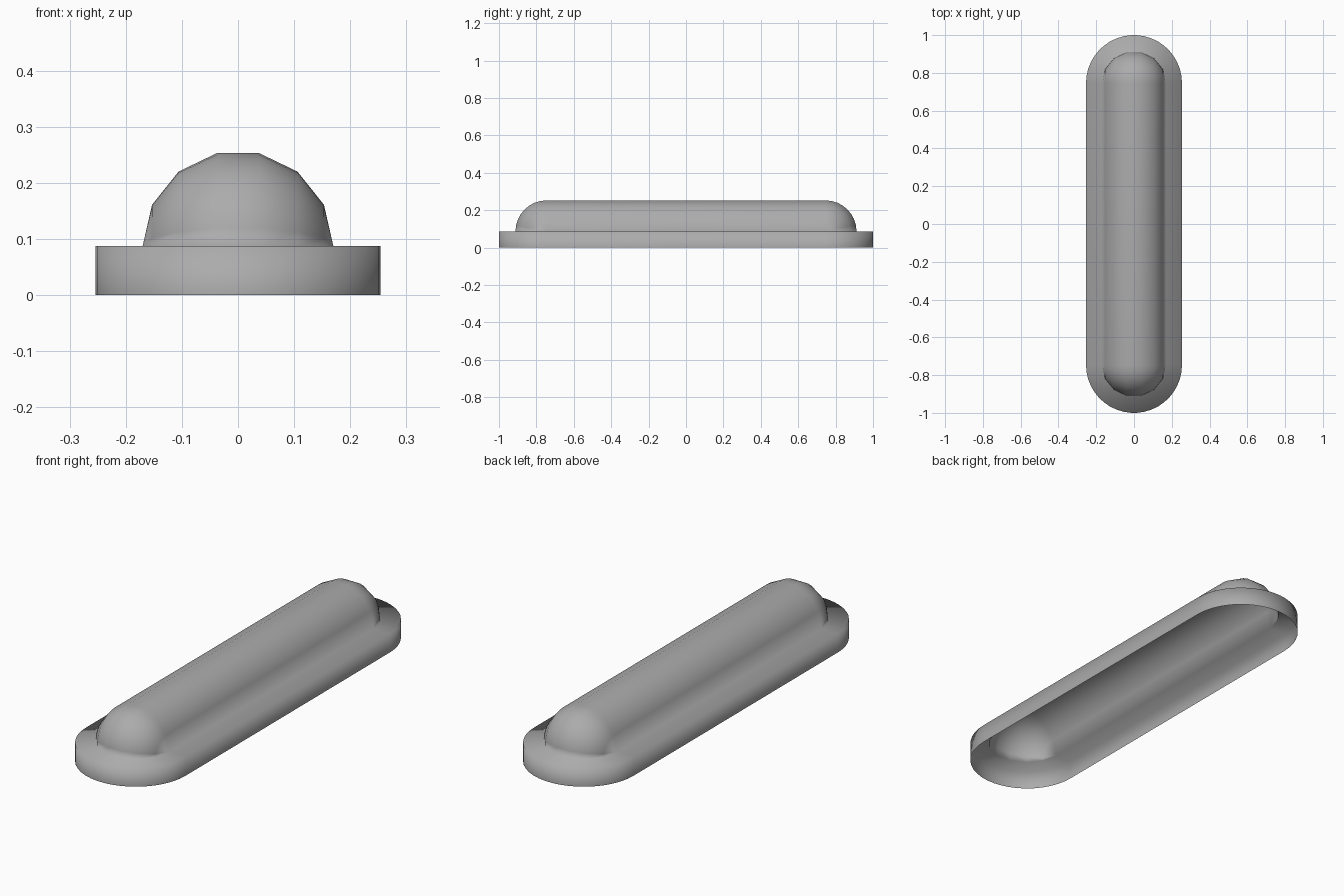
import bpy, bmesh
from math import sin, cos, pi

if "Cube" in bpy.data.objects:
    bpy.data.objects.remove(bpy.data.objects["Cube"])

R_RIM, R_DOME, L, H = 0.254, 0.17, 0.746, 0.087
SIDES, ARC, SUB = 7, 8, 3   # dome facets, steps per quarter turn, rim steps per facet

bm = bmesh.new()

# Dome: half-round profile swept up one end, along the length and down the other
rows = []
for end, start in ((1, 0), (-1, ARC)):
    for k in range(start, start + ARC + 1):
        a = pi / 2 * k / ARC
        rows.append([bm.verts.new((R_DOME * cos(pi * i / SIDES),
                                   L * end + R_DOME * sin(pi * i / SIDES) * cos(a),
                                   H + R_DOME * sin(pi * i / SIDES) * sin(a)))
                     for i in range(SIDES + 1)])
for p, q in zip(rows, rows[1:]):
    for i in range(SIDES):
        bm.faces.new((p[i], p[i + 1], q[i + 1], q[i]))


# Rim: pill outline at a given height, running counter-clockwise
def outline(z):
    n = SIDES * SUB
    return [bm.verts.new((s * R_RIM * cos(pi * i / n), s * (L + R_RIM * sin(pi * i / n)), z))
            for s in (1, -1) for i in range(n + 1)]


top, bottom = outline(H), outline(0)
count = len(top)
for i in range(count):
    j = (i + 1) % count
    bm.faces.new((bottom[i], bottom[j], top[j], top[i]))

# Flat ledge between dome and rim (open underneath)
half = count // 2
for inner, outer in ((rows[0], top[:half]), (rows[-1][::-1], top[half:])):
    for i in range(SIDES):
        bm.faces.new(outer[i * SUB:(i + 1) * SUB + 1] + [inner[i + 1], inner[i]])
bm.faces.new((top[half - 1], top[half], rows[-1][-1], rows[0][-1]))
bm.faces.new((top[-1], top[0], rows[0][0], rows[-1][0]))

# Weld the dome's side poles and orient the shell
bmesh.ops.remove_doubles(bm, verts=bm.verts[:], dist=1e-5)
bmesh.ops.recalc_face_normals(bm, faces=bm.faces[:])
bm.normal_update()
if max(bm.faces, key=lambda f: f.calc_center_median().z).normal.z < 0:
    bmesh.ops.reverse_faces(bm, faces=bm.faces[:])
for f in bm.faces:
    f.smooth = True

# Mid-grey casing
mesh = bpy.data.meshes.new("domed_light_cover")
bm.to_mesh(mesh)
bm.free()
grey = bpy.data.materials.new("mid_grey")
grey.diffuse_color = (0.41, 0.41, 0.41, 1)
grey.use_nodes = True
grey.node_tree.nodes["Principled BSDF"].inputs["Base Color"].default_value = grey.diffuse_color
mesh.materials.append(grey)
bpy.context.collection.objects.link(bpy.data.objects.new("domed_light_cover", mesh))
